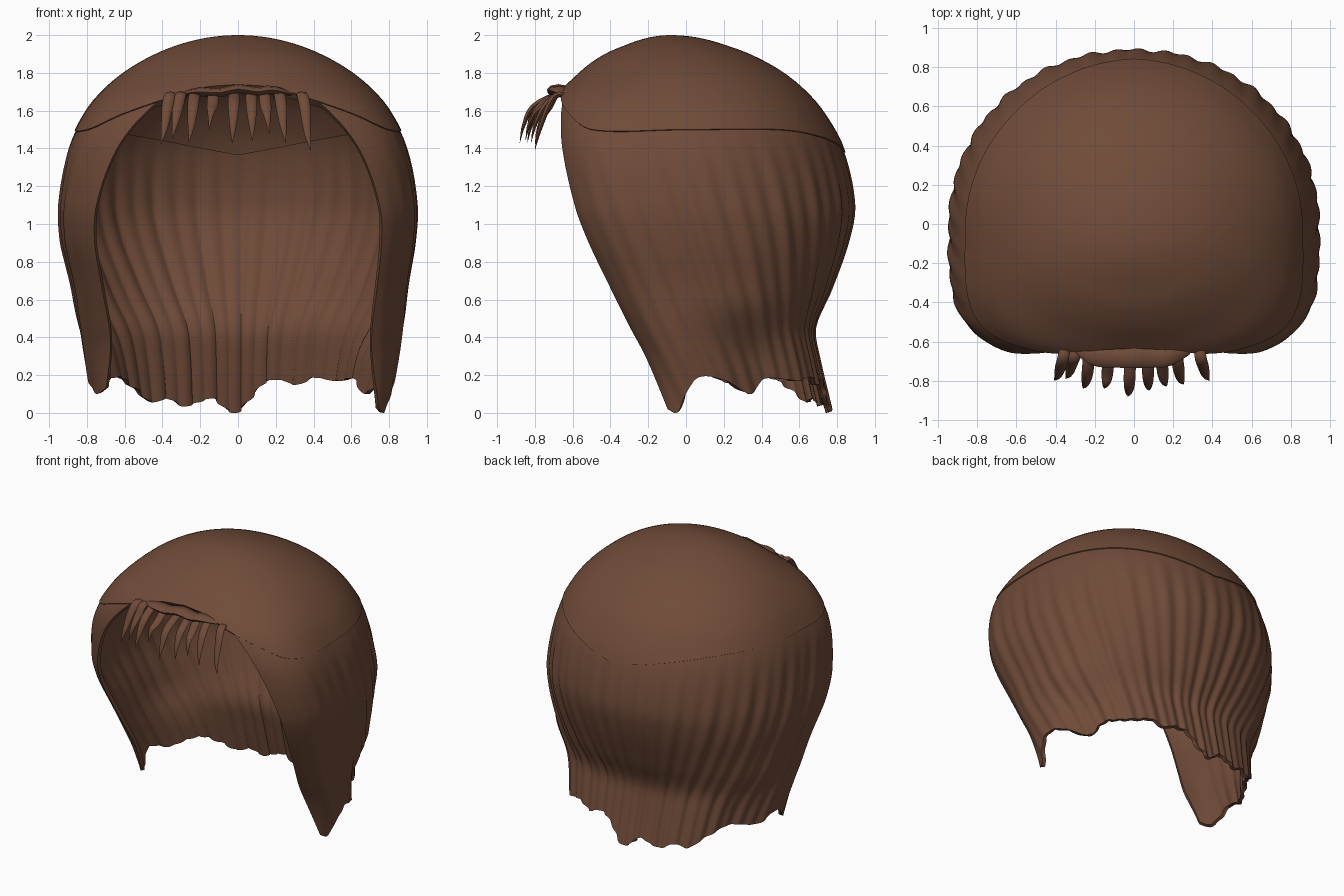
import bpy, bmesh, math, random
from mathutils import Vector

if "Cube" in bpy.data.objects:
    bpy.data.objects.remove(bpy.data.objects["Cube"])

random.seed(4)
brown = bpy.data.materials.new("chestnut_brown")
brown.diffuse_color = (0.160, 0.070, 0.040, 1)
brown.use_nodes = True
brown.node_tree.nodes["Principled BSDF"].inputs["Base Color"].default_value = brown.diffuse_color

# Head levels: z, half width, back y, front edge y, centre y, face opening half width, front squareness
LEVELS = [
    (2.00, 0.00, -.08, -.08, -.08, .00, 2.0),
    (1.95, 0.31, 0.20, -.31, -.08, .00, 2.0),
    (1.90, 0.435, 0.335, -.425, -.08, .00, 2.1),
    (1.80, 0.605, 0.515, -.56, -.07, .05, 2.3),
    (1.70, 0.72, 0.635, -.635, -.06, .34, 2.7),
    (1.60, 0.80, 0.72, -.66, -.05, .48, 3.2),
    (1.40, 0.895, 0.83, -.655, -.05, .64, 3.8),
    (1.10, 0.945, 0.89, -.59, -.04, .75, 3.8),
    (0.90, 0.935, 0.855, -.515, 0.00, .76, 3.8),
    (0.65, 0.895, 0.765, -.395, 0.05, .735, 3.8),
    (0.45, 0.88, 0.68, -.295, 0.10, .71, 4.0),
    (0.30, 0.86, 0.70, -.215, 0.14, .71, 4.0),
    (0.00, 0.80, 0.77, -.09, 0.20, .75, 4.0),
]


def interp(table, x):
    """Smooth interpolation through rows sorted by their first value."""
    n = len(table)
    if x <= table[0][0]:
        return table[0][1:]
    if x >= table[-1][0]:
        return table[-1][1:]
    i = next(k for k in range(n - 1) if x <= table[k + 1][0])
    p, q = table[i], table[i + 1]
    o, r = table[max(i - 1, 0)], table[min(i + 2, n - 1)]
    h = q[0] - p[0]
    t = (x - p[0]) / h
    out = []
    for c in range(1, len(p)):
        m0 = (q[c] - o[c]) / (q[0] - o[0]) * h
        m1 = (r[c] - p[c]) / (r[0] - p[0]) * h
        out.append((2*t**3 - 3*t*t + 1) * p[c] + (t**3 - 2*t*t + t) * m0
                   + (3*t*t - 2*t**3) * q[c] + (t**3 - t*t) * m1)
    return out


# Interpolating over sqrt(depth) keeps the crown round
PROFILE = [(math.sqrt(2 - row[0]),) + row[1:] for row in LEVELS]


def level(z):
    w, back, edge, cy, gap, p = interp(PROFILE, math.sqrt(max(0, 2 - z)))
    w = max(w, 1e-4)
    k = max(1 - min(max(gap, 0) / w, .95) ** p, .05) ** (1 / p)
    front = max((cy - edge) / k, 1e-4)
    end = math.atan2(max(gap, 0), edge - cy)      # angle of the face opening
    return w, max(back - cy, 1e-4), front, cy, end, p


def head_point(z, a, lv, grow=0):
    """Point on the head at height z; angle a runs from the back toward +x."""
    w, back, front, cy, end, p = lv
    s, c = math.sin(a), math.cos(a)
    d, e = (back, 2.1) if c >= 0 else (front, p)
    r = (abs(s / w) ** e + abs(c / d) ** e) ** (-1 / e) + grow
    x = r * s
    if x < 0:                                     # left side hangs a little closer
        x *= 1 - .045 * min(1, max(0, (.9 - z) / .5))
    return Vector((x, cy + r * c, z))


def finish(name, bm, angle=50, thick=0):
    bmesh.ops.remove_doubles(bm, verts=bm.verts, dist=0.0006)
    me = bpy.data.meshes.new(name)
    bm.to_mesh(me)
    bm.free()
    ob = bpy.data.objects.new(name, me)
    bpy.context.collection.objects.link(ob)
    me.materials.append(brown)
    bpy.context.view_layer.objects.active = ob
    ob.select_set(True)
    if thick:
        m = ob.modifiers.new("thickness", 'SOLIDIFY')
        m.thickness = thick
        m.offset = -1
        bpy.ops.object.modifier_apply(modifier=m.name)
    bpy.ops.object.shade_smooth_by_angle(angle=math.radians(angle))
    ob.select_set(False)
    return ob


def grid_faces(bm, rows):
    vs = [[bm.verts.new(p) for p in row] for row in rows]
    for a, b in zip(vs, vs[1:]):
        for j in range(len(a) - 1):
            bm.faces.new((a[j], a[j + 1], b[j + 1], b[j]))
    return vs


# Crown cap, rim raised over the forehead
RIM = [(0, 1.38), (14, 1.42), (28, 1.46), (50, 1.5), (90, 1.5), (119, 1.5),
       (134, 1.59), (147, 1.66), (161, 1.72), (180, 1.74)]
bm = bmesh.new()
rows = []
for i in range(25):
    t = i / 24
    row = []
    for j in range(121):
        deg = -180 + 3 * j
        z = 2 - (2 - interp(RIM, abs(deg))[0]) * t * t
        if i == 0:
            row.append(Vector((0, -.08, 2)))
        else:
            row.append(head_point(z, math.radians(deg), level(z), .008 * t))
    rows.append(row)
grid_faces(bm, rows)
finish("crown_cap", bm, thick=.045)

# Long hair wrapping the sides and back, with an uneven hem
HEM = [(-1, .13), (-.96, .1), (-.9, .15), (-.84, .21), (-.75, .16), (-.6, .19), (-.5, .13),
       (-.42, .06), (-.34, .08), (-.27, .04), (-.2, .06), (-.12, .08), (-.05, .015),
       (0, .01), (.06, .08), (.12, .16), (.2, .18), (.27, .15), (.34, .19), (.45, .17),
       (.6, .18), (.68, .1), (.76, .17), (.84, .19), (.91, .1), (.97, 0), (1, .02)]
COLS, ROWS = 280, 36
bm = bmesh.new()
rows = []
for i in range(ROWS + 1):
    t = i / ROWS
    row = []
    for j in range(COLS + 1):
        u = -1 + 2 * j / COLS
        top = 1.56 + .13 * abs(u) ** 6
        z = top + (max(0, interp(HEM, u)[0]) - top) * t
        lv = level(z)
        fade = min(1, max(0, (1.5 - z) / .4)) * (1 - abs(u) ** 8)
        wave = .006 * math.sin(u * 104) + .004 * math.sin(u * 57 + 1 + z)
        # neck tucks in behind the side locks
        low = min(1, max(0, (.62 - z) / .35))
        low = low * low * (3 - 2 * low)
        tuck = (.11 if u > 0 else .07) * low * math.exp(-((abs(u) - .64) / .13) ** 2)
        row.append(head_point(z, u * lv[4], lv, wave * fade - tuck))
    rows.append(row)
grid_faces(bm, rows)
finish("long_hair", bm, thick=.025)


def lock(bm, pts, radii, flat, side):
    """Flattened tapered tube through smoothly joined points."""
    n = len(pts)
    table = [(k / (n - 1), *pts[k], radii[k]) for k in range(n)]
    rings, steps = [], 14
    for k in range(steps + 1):
        t = k / steps
        c = interp(table, t)
        pos, r = Vector(c[:3]), max(c[3], .001)
        tan = (Vector(interp(table, min(1, t + .03))[:3])
               - Vector(interp(table, max(0, t - .03))[:3])).normalized()
        s = (side - tan * side.dot(tan)).normalized()
        up = tan.cross(s)
        rings.append([pos + s * r * math.cos(q * math.pi / 4)
                      + up * r * flat * math.sin(q * math.pi / 4) for q in range(9)])
    vs = grid_faces(bm, rings)
    bm.faces.new(vs[0][:8])
    bm.faces.new(vs[-1][:8][::-1])
    bmesh.ops.recalc_face_normals(bm, faces=bm.faces)


# Fringe strands hanging over the forehead: x at root, tip y, tip z
STRANDS = [(-.36, -.80, 1.42), (-.305, -.79, 1.45), (-.23, -.84, 1.43), (-.13, -.84, 1.50),
           (-.02, -.88, 1.43), (.07, -.85, 1.44), (.14, -.83, 1.48), (.22, -.82, 1.43),
           (.34, -.80, 1.39)]
bm = bmesh.new()
for x, y, z in STRANDS:
    dx = .12 * x + random.uniform(-.01, .01)
    lock(bm, [(x * .97, -.60, 1.665), (x, -.68, 1.685), (x + dx * .3, y + .07, 1.62),
              (x + dx * .6, y + .02, z + .09), (x + dx, y, z)],
         [.026, .03, .029, .018, .001], .5, Vector((1, 0, 0)))
finish("fringe_strands", bm)

# Rolled band joining the strand roots
bm = bmesh.new()
lock(bm, [(-.29, -.64, 1.69), (-.2, -.67, 1.70), (-.1, -.675, 1.695), (0, -.675, 1.715),
          (.1, -.675, 1.70), (.18, -.67, 1.71), (.28, -.64, 1.69)],
     [.025, .055, .058, .06, .058, .055, .025], .42, Vector((0, 1, 0)))
finish("fringe_band", bm)
